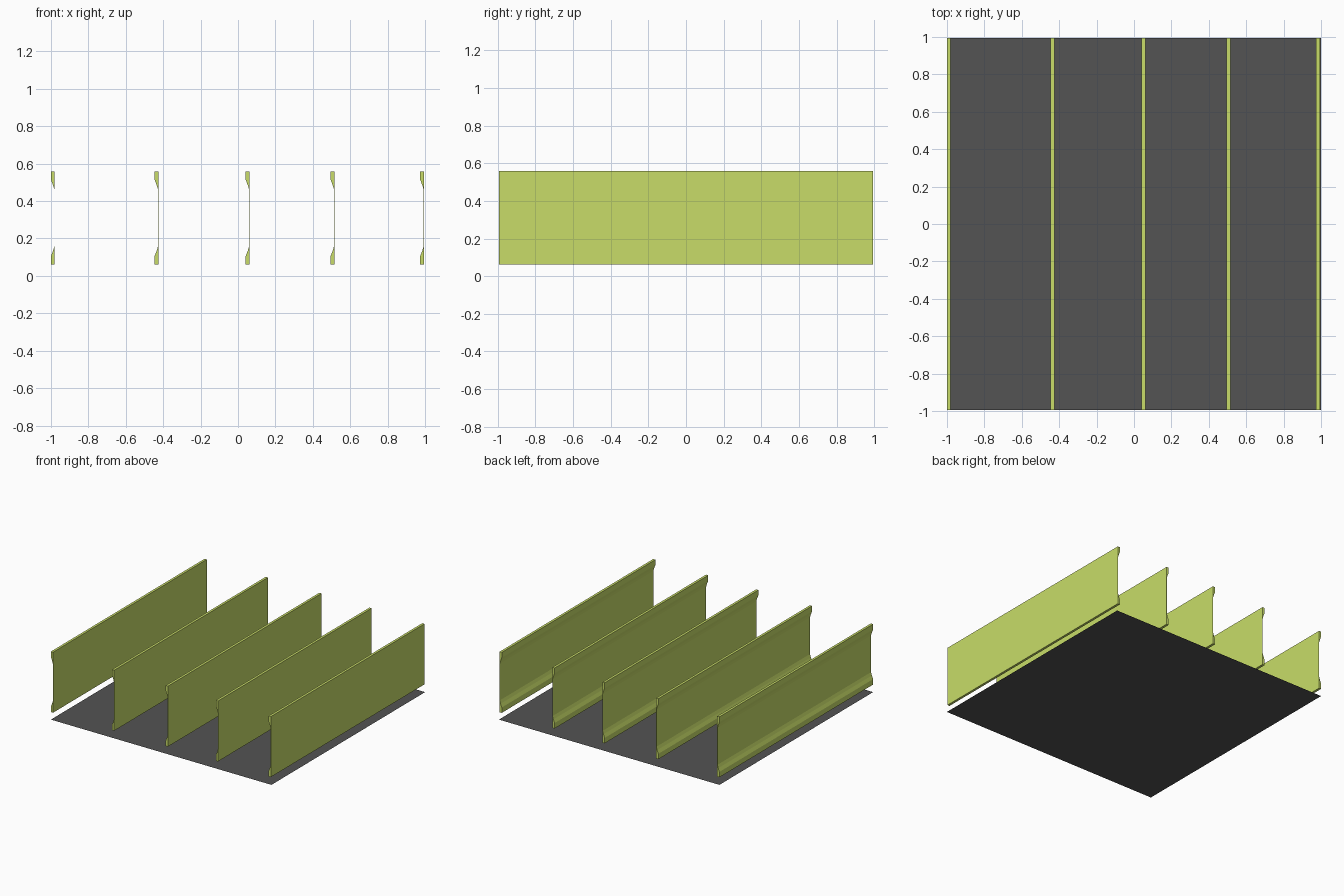
import bpy

if "Cube" in bpy.data.objects:
    bpy.data.objects.remove(bpy.data.objects["Cube"])

HALF_DEPTH = 0.995
Z_LOW, Z_HIGH = 0.062, 0.558
WIDTH = 0.02
WEB = 0.0015


def material(name, color):
    mat = bpy.data.materials.new(name)
    mat.diffuse_color = (*color, 1)
    mat.use_nodes = True
    mat.node_tree.nodes["Principled BSDF"].inputs["Base Color"].default_value = mat.diffuse_color
    return mat


def mesh_object(name, verts, faces, mat):
    mesh = bpy.data.meshes.new(name)
    mesh.from_pydata(verts, [], faces)
    mesh.materials.append(mat)
    obj = bpy.data.objects.new(name, mesh)
    bpy.context.collection.objects.link(obj)
    return obj


green = material("lime_paint", (0.58, 0.72, 0.14))
dark = material("dark_grey", (0.087, 0.087, 0.087))

# Thin base sheet
mesh_object("base_sheet",
            [(-1, -HALF_DEPTH, 0), (1, -HALF_DEPTH, 0), (1, HALF_DEPTH, 0), (-1, HALF_DEPTH, 0)],
            [(0, 1, 2, 3)], dark)

# Slat cross-section: flat right face, thickened lips on the left, mirrored in height
lip = [(0, 0), (0, 0.044), (WIDTH * 0.55, 0.072), (WIDTH - WEB, 0.097)]
left = [(x, Z_LOW + z) for x, z in lip]
left += [(x, Z_HIGH - z) for x, z in reversed(lip)]
right = [(WIDTH, z) for _, z in reversed(left)]
profile = left + right
n = len(profile)
m = len(left)


def slat(name, x0):
    verts = [(x0 + x, y, z) for y in (-HALF_DEPTH, HALF_DEPTH) for x, z in profile]
    # Long sides
    faces = [(i, i + n, (i + 1) % n + n, (i + 1) % n) for i in range(n)]
    # End caps as strips between left and right outlines
    for i in range(m - 1):
        cap = (i, i + 1, n - 2 - i, n - 1 - i)
        faces.append(cap)
        faces.append(tuple(v + n for v in reversed(cap)))
    obj = mesh_object(name, verts, [tuple(reversed(f)) for f in faces], green)
    return obj


# Five upright slats
for k, x0 in enumerate((-1.0, -0.446, 0.041, 0.495, 0.974)):
    slat(f"slat_{k + 1}", x0)
